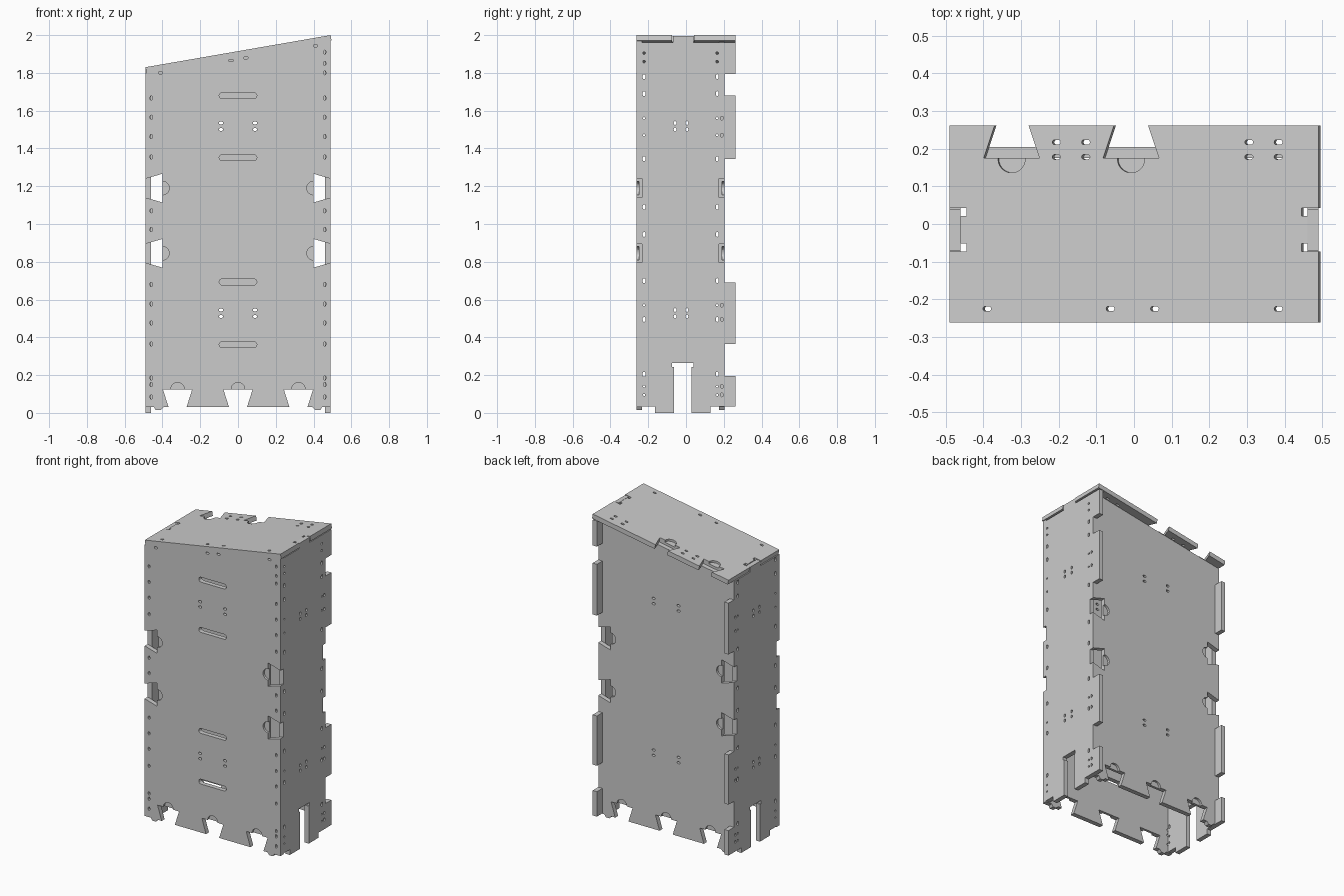
import bpy, bmesh, math
from mathutils import Vector

if "Cube" in bpy.data.objects:
    bpy.data.objects.remove(bpy.data.objects["Cube"])

T = 0.03                                   # sheet thickness
SLOPE = 0.17 / 0.98
NRM = Vector((-SLOPE, 0, 1)).normalized()  # normal of the sloping lid


def roof(x):
    return 2.0 + (x - 0.49) * SLOPE


def prism(bm, pts, w0, w1, place):
    """Extrude a 2D profile from depth w0 to w1."""
    a = [bm.verts.new(place(u, v, w0)) for u, v in pts]
    b = [bm.verts.new(place(u, v, w1)) for u, v in pts]
    n = len(pts)
    bm.faces.new(a)
    bm.faces.new(b[::-1])
    for i in range(n):
        j = (i + 1) % n
        bm.faces.new((a[j], a[i], b[i], b[j]))


def to_object(bm, name):
    bmesh.ops.recalc_face_normals(bm, faces=bm.faces)
    me = bpy.data.meshes.new(name)
    bm.to_mesh(me)
    bm.free()
    ob = bpy.data.objects.new(name, me)
    bpy.context.collection.objects.link(ob)
    return ob


def pill(cx, cy, w, h, n=6):
    """Rounded slot outline."""
    r = min(w, h) / 2
    dx, dy = w / 2 - r, h / 2 - r
    start = -math.pi / 2 if w >= h else 0
    pts = []
    for k, s in enumerate((1, -1)):
        for i in range(n + 1):
            t = start + math.pi * (k + i / n)
            pts.append((cx + s * dx + r * math.cos(t), cy + s * dy + r * math.sin(t)))
    return pts


def disc(cx, cy, r=0.036, n=24):
    return [(cx + r * math.cos(math.tau * i / n), cy + r * math.sin(math.tau * i / n)) for i in range(n)]


def notch(c, along, depth, opening, inner):
    """Dovetail cut in an edge; inward is to the left of the walk direction."""
    ax, ay = along
    def p(s, d):
        return (c[0] + ax * s - ay * d, c[1] + ay * s + ax * d)
    return [p(-opening / 2, 0), p(-inner / 2, depth), p(inner / 2, depth), p(opening / 2, 0)]


def panel(name, outline, place, holes, pockets=()):
    bm = bmesh.new()
    prism(bm, outline, 0, T, place)
    ob = to_object(bm, name)
    bm = bmesh.new()
    for h in holes:
        prism(bm, h, -0.02, T + 0.02, place)
    for c in pockets:
        prism(bm, disc(*c), -0.02, 0.014, place)
    cutter = to_object(bm, name + "_cutter")
    cutter.hide_render = True
    mod = ob.modifiers.new("holes", 'BOOLEAN')
    mod.operation, mod.solver, mod.object = 'DIFFERENCE', 'EXACT', cutter
    dg = bpy.context.evaluated_depsgraph_get()
    me = bpy.data.meshes.new_from_object(ob.evaluated_get(dg))
    ob.modifiers.clear()
    ob.data = me
    bpy.data.objects.remove(cutter)
    return ob


# shared bottom edge of front and back, with three dovetails and small feet
FOOT_X = (-0.32, 0.0, 0.32)
LOCK_Z = (0.845, 1.19)


def bottom_edge(xe):
    pts = [(-xe, 0.03), (-0.445, 0.03), (-0.435, 0.014), (-0.41, 0.014), (-0.395, 0.03)]
    for x in FOOT_X:
        pts += notch((x, 0.03), (1, 0), 0.095, 0.095, 0.155)
    pts += [(0.395, 0.03), (0.41, 0.014), (0.435, 0.014), (0.445, 0.03), (xe, 0.03)]
    return pts


def locks(side):
    pts = []
    for z in (LOCK_Z if side > 0 else LOCK_Z[::-1]):
        pts += notch((side * 0.49, z), (0, side), 0.09, 0.10, 0.152)
    return pts


lock_pockets = [(x, 0.125) for x in FOOT_X] + [(s * 0.40, z) for s in (-1, 1) for z in LOCK_Z]
quad_holes = [pill(x, z, 0.022, 0.014) for x in (-0.09, 0.09) for z in (1.535, 1.5, 0.545, 0.51)]

# front panel: edge screws, four long slots, lid screws
edge_z = (1.667, 1.565, 1.463, 1.355, 1.07, 0.97, 0.68, 0.577, 0.476, 0.365, 0.185, 0.15, 0.085)
front_holes = list(quad_holes)
front_holes += [pill(s * 0.459, z, 0.012, 0.022) for s in (-1, 1) for z in edge_z]
front_holes += [pill(0.459, z, 0.012, 0.02) for z in (1.91, 1.85, 1.8)]
front_holes += [pill(0, z, 0.2, 0.032) for z in (1.68, 1.352, 0.693, 0.362)]
front_holes += [pill(x, roof(x) - 0.043, 0.022, 0.013) for x in (-0.41, -0.037, 0.042, 0.41)]
top_gap = T / NRM.z
front = bottom_edge(0.49) + locks(1)
front += [(0.49, roof(0.49) - top_gap), (-0.49, roof(-0.49) - top_gap)] + locks(-1)
panel("front_panel", front, lambda u, v, w: (u, -0.262 + w, v), front_holes, lock_pockets)

# back panel: fingers reach over the sides between the side tabs
XI, XO = 0.46, 0.49
right_edge = [(XI, 0.196), (XO, 0.196), (XO, 0.365), (XI, 0.365), (XI, 0.69), (XO, 0.69)]
right_edge += locks(1)
right_edge += [(XO, 1.345), (XI, 1.345), (XI, 1.68), (XO, 1.68), (XO, 1.795), (XI, 1.795)]
left_edge = [(-XO, roof(-XO) - top_gap), (-XO, 1.68), (-XI, 1.68), (-XI, 1.345), (-XO, 1.345)]
left_edge += locks(-1)
left_edge += [(-XO, 0.69), (-XI, 0.69), (-XI, 0.365), (-XO, 0.365), (-XO, 0.196), (-XI, 0.196)]
back = bottom_edge(XI) + right_edge + [(XI, roof(XI) - top_gap)] + left_edge
panel("back_panel", back, lambda u, v, w: (u, 0.205 - w, v), quad_holes, lock_pockets)

# side panels: tabs at the back, cable slot at the bottom, tongue into the lid
YF, YB, YT = -0.232, 0.175, 0.262


def side_outline(top, tongue, top_tab):
    pts = [(YF, 0.035), (-0.165, 0.035), (-0.165, 0), (-0.063, 0), (-0.063, 0.243), (-0.073, 0.243),
           (-0.073, 0.265), (0.039, 0.265), (0.039, 0.243), (0.03, 0.243), (0.03, 0), (0.13, 0),
           (0.13, 0.033), (YT, 0.033), (YT, 0.196)]
    for a, b in ((0.196, 0.365), (0.69, 1.345)):
        pts += [(YB, a), (YB, b), (YT, b), (YT, 0.69 if b < 1 else 1.68)]
    pts += [(YB, 1.68)]
    pts += [(YB, 1.795), (YT, 1.795), (YT, top)] if top_tab else [(YB, top)]
    pts += [(0.04, top), (0.04, tongue), (-0.07, tongue), (-0.07, top), (YF, top)]
    return pts


side_z = (1.78, 1.69, 1.345, 1.09, 0.945, 0.84, 0.70, 0.495, 0.205)
small_z = (1.56, 1.47, 0.57, 0.14, 0.095)
side_holes = [pill(y, z, 0.014, 0.026) for y in (-0.222, 0.165) for z in side_z[:5] + side_z[6:]]
side_holes += [pill(y, z, 0.012, 0.012) for y in (-0.222, 0.165) for z in small_z]
side_holes += [pill(0.19, z, 0.014, 0.02) for z in (1.56, 1.47, 0.57, 0.495, 0.14, 0.095)]
side_holes += [pill(y, z, 0.014, 0.02) for y in (-0.058, 0.005) for z in (1.535, 1.5, 0.545, 0.51)]
upper = [pill(y, z, 0.014, 0.014) for y in (-0.222, 0.165) for z in (1.905, 1.86)]
panel("right_panel", side_outline(1.962, 1.996, True),
      lambda u, v, w: (0.49 - w, u, v), side_holes + upper)
panel("left_panel", side_outline(1.798, 1.83, False),
      lambda u, v, w: (-0.49 + w, u, v), side_holes)

# sloping lid: dovetails at the back, relieved notches at both ends
LID_X = (-0.325, -0.008)


def end_notch(s):
    d, r = 0.49 - 0.03, 0.49 - 0.045
    pts = [(0.49, -0.073), (r, -0.073), (r, -0.052), (d, -0.052), (d, 0.021), (r, 0.021), (r, 0.043), (0.49, 0.043)]
    return pts if s > 0 else [(-x, y) for x, y in pts[::-1]]


lid = [(-0.49, -0.262), (0.49, -0.262)] + end_notch(1) + [(0.49, 0.262)]
for x in LID_X[::-1]:
    lid += notch((x, 0.262), (-1, 0), 0.087, 0.09, 0.148)
lid += [(-0.49, 0.262)] + end_notch(-1)
lid_holes = [pill(x, y, 0.022, 0.013) for x in (-0.206, -0.128, 0.305, 0.383) for y in (0.217, 0.178)]
lid_holes += [pill(x, -0.225, 0.022, 0.013) for x in (-0.39, -0.063, 0.055, 0.383)]
panel("lid", lid, lambda u, v, w: Vector((u, v, roof(u))) - NRM * w,
      lid_holes, [(x, 0.172) for x in LID_X])
